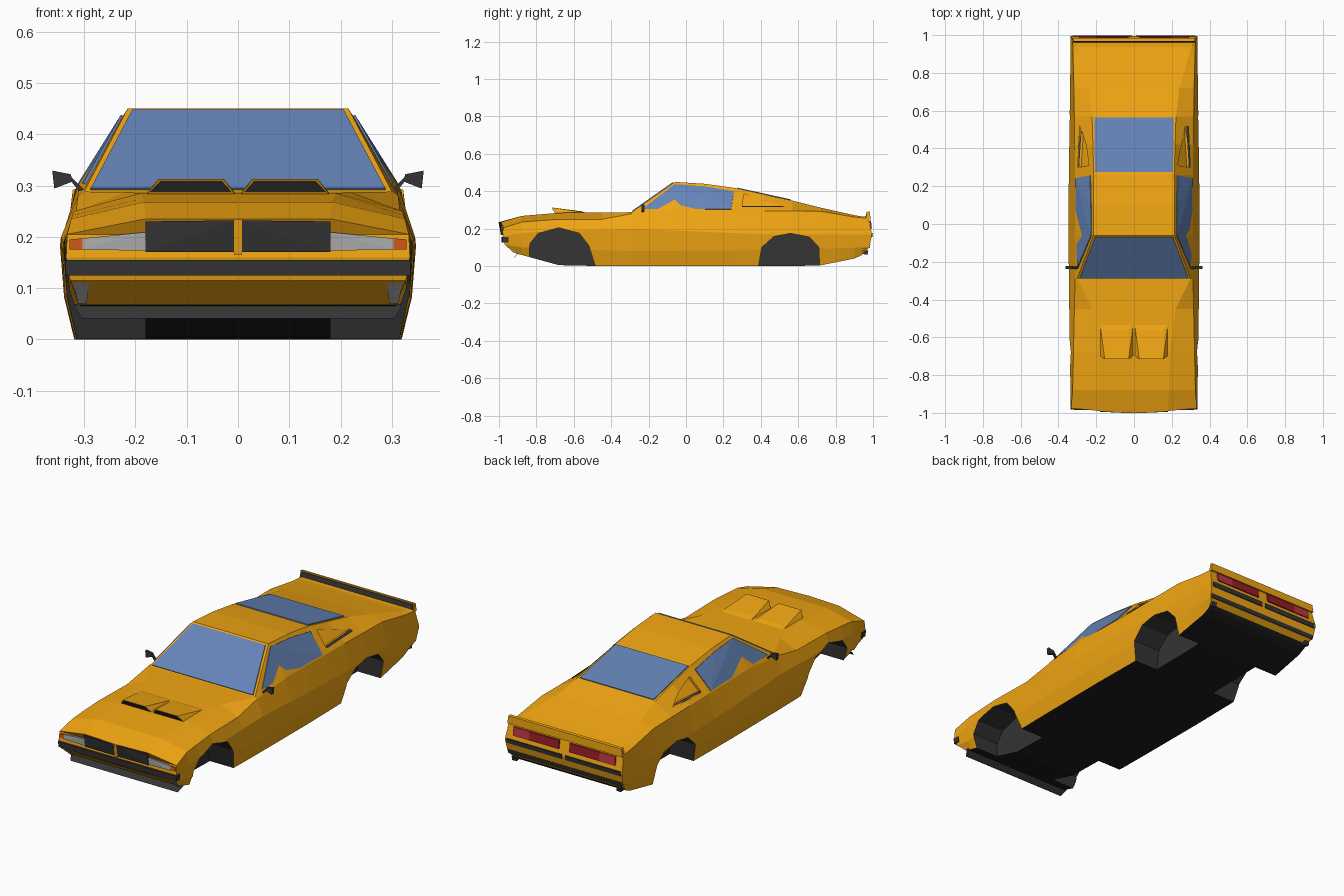
import bpy, bmesh
from mathutils import Vector

if "Cube" in bpy.data.objects:
    bpy.data.objects.remove(bpy.data.objects["Cube"])


def material(name, r, g, b):
    m = bpy.data.materials.new(name)
    m.diffuse_color = (r, g, b, 1)
    m.use_nodes = True
    m.node_tree.nodes["Principled BSDF"].inputs["Base Color"].default_value = m.diffuse_color
    return m


PAINT = material("paint", 0.88, 0.38, 0.006)
FLOOR = material("floor_black", 0.012, 0.012, 0.012)
DARK = material("trim_dark", 0.035, 0.035, 0.035)
GLASS = material("glass", 0.13, 0.23, 0.48)
LENS = material("lens", 0.4, 0.4, 0.4)
AMBER = material("amber", 0.6, 0.1, 0.01)
RED = material("red", 0.3, 0.012, 0.018)
RED2 = material("red_light", 0.5, 0.04, 0.05)


def add(name, bm, mats):
    bmesh.ops.recalc_face_normals(bm, faces=bm.faces)
    me = bpy.data.meshes.new(name)
    bm.to_mesh(me)
    bm.free()
    for m in mats:
        me.materials.append(m)
    ob = bpy.data.objects.new(name, me)
    bpy.context.collection.objects.link(ob)
    return ob


def hull(name, pts, mats, span=False, pair=False, slot=0):
    """Convex solid; span joins it across x=0, pair mirrors a copy."""
    pts = list(pts) + ([(-x, y, z) for x, y, z in pts] if span else [])
    bm = bmesh.new()
    for p in pts:
        bm.verts.new(p)
    bmesh.ops.convex_hull(bm, input=bm.verts)
    bmesh.ops.dissolve_limit(bm, angle_limit=0.02, verts=bm.verts, edges=bm.edges)
    for f in bm.faces:
        f.material_index = slot
    ob = add(name, bm, mats if isinstance(mats, list) else [mats])
    if pair:
        ob.modifiers.new("Mirror", 'MIRROR')
    return ob


def thick(pts, d):
    d = Vector(d)
    return [tuple(Vector(p) + s * d) for p in pts for s in (-1, 1)]


def line(keys, y):
    if y <= keys[0][0]:
        return keys[0][1]
    for (a, u), (b, v) in zip(keys, keys[1:]):
        if y <= b:
            return u + (v - u) * (y - a) / (b - a)
    return keys[-1][1]


# Long lines of the body: (y, value)
bottom_z = [(-.98, .068), (-.88, .06), (-.68, .005), (-.48, 0), (.7, 0), (.9, .04), (.975, .075)]
sill_z = [(-.98, .115), (-.88, .1), (-.3, .08), (.4, .085), (.975, .1)]
crease_z = [(-.98, .16), (-.85, .18), (-.3, .2), (.4, .17), (.975, .17)]
crease_x = [(-.98, .335), (-.3, .345), (.1, .347), (.975, .335)]
belt_z = [(-.98, .205), (-.88, .235), (-.7, .25), (-.45, .25), (-.29, .28), (-.06, .3),
          (.26, .297), (.72, .293), (.9, .262), (.975, .255)]
belt_x = [(-.98, .333), (-.88, .325), (-.29, .312), (.26, .312), (.72, .318), (.975, .325)]
roof_z = [(-.98, .235), (-.88, .268), (-.68, .285), (-.29, .288), (-.06, .45), (.1, .44),
          (.26, .418), (.57, .35), (.72, .312), (.9, .272), (.94, .265), (.975, .265)]
roof_x = [(-.98, .18), (-.68, .19), (-.45, .22), (-.29, .30), (-.06, .215), (.26, .213),
          (.57, .222), (.72, .24), (.975, .315)]


def side_x(y, z):
    t = (z - line(belt_z, y)) / (line(roof_z, y) - line(belt_z, y))
    return line(belt_x, y) + t * (line(roof_x, y) - line(belt_x, y))


# Body shell lofted through the stations
stations = [-.98, -.88, -.8, -.68, -.45, -.29, -.06, .1, .26, .42, .57, .72, .82, .9, .94, .975]
nose = [.07, .07, .01, 0, .005, -.01, -.02]
tail = [-.02, -.02, .005, .02, 0, -.005, -.005]
bm = bmesh.new()
rings = []
for y in stations:
    cx, bz, rz = line(crease_x, y), line(bottom_z, y), line(roof_z, y)
    half = [(0, bz), (cx - .028, bz), (cx - .008, line(sill_z, y)), (cx, line(crease_z, y)),
            (line(belt_x, y), line(belt_z, y)), (line(roof_x, y), rz), (0, rz)]
    dy = nose if y == stations[0] else tail if y == stations[-1] else [0] * 7
    pts = [(x, y + d, z) for (x, z), d in zip(half, dy)]
    pts += [(-x, v, z) for x, v, z in pts[5:0:-1]]
    rings.append([bm.verts.new(p) for p in pts])
for a, b in zip(rings, rings[1:]):
    for j in range(12):
        k = (j + 1) % 12
        f = bm.faces.new((a[j], a[k], b[k], b[j]))
        f.material_index = 1 if j in (0, 11) else 0
for r in (rings[0], rings[-1]):
    for ids in ((0, 1, 2, 10, 11), (2, 3, 9, 10), (3, 4, 8, 9), (4, 5, 6, 7, 8)):
        bm.faces.new([r[i] for i in ids])
body = add("body_shell", bm, [PAINT, FLOOR, DARK])

# Wheel arches and rear quarter vents cut from the shell
arches = [[(-.84, -.05), (-.835, .12), (-.79, .175), (-.68, .205), (-.57, .175), (-.52, .11), (-.47, -.05)],
          [(.38, -.05), (.405, .10), (.47, .158), (.56, .175), (.66, .155), (.71, .10), (.716, -.05)]]
cutters = [hull("arch_cutter", [(x, y, z) for y, z in a for x in (.18, .45)],
                [PAINT, FLOOR, DARK], pair=True, slot=2) for a in arches]
vent = [(side_x(y, z), y, z) for y, z in ((.3, .318), (.31, .385), (.52, .32))]
cutters.append(hull("vent_cutter", [(x + d, y, z) for x, y, z in vent for d in (-.014, .06)],
                    [PAINT, FLOOR, DARK], pair=True))
bpy.context.view_layer.objects.active = body
for c in cutters:
    c.hide_render = True
    mod = body.modifiers.new("Cut", 'BOOLEAN')
    mod.operation, mod.solver, mod.object = 'DIFFERENCE', 'EXACT', c
    bpy.ops.object.modifier_apply(modifier=mod.name)
    bpy.data.objects.remove(c)
hull("vent_sill", thick([(side_x(y, .315), y, .315) for y in (.3, .52)], (.004, 0, 0))
     + [(side_x(y, .322), y, .322) for y in (.3, .52)], DARK, pair=True)

# Glass
hull("windshield", thick([(.287, -.286, .291), (.206, -.069, .444)], (0, -.003, .004)), GLASS, span=True)
hull("rear_window", thick([(.207, .275, .415), (.21, .562, .352)], (0, .001, .004)), GLASS, span=True)
hull("side_window", thick([(side_x(y, z), y, z) for y, z in
     ((-.235, .303), (-.06, .436), (.1, .424), (.257, .398), (.242, .302))], (.004, 0, .002)), GLASS, pair=True)

# Hood scoops with dark mouths
hull("hood_scoop", [(.003, -.695, .28), (.18, -.695, .28), (.18, -.525, .283), (.003, -.525, .283),
     (.028, -.715, .313), (.155, -.715, .313), (.155, -.56, .293), (.028, -.56, .293)], PAINT, pair=True)
hull("scoop_mouth", thick([(.012, -.699, .287), (.172, -.699, .287), (.15, -.713, .309),
     (.032, -.713, .309)], (0, .003, 0)), DARK, pair=True)

# Front end
front = (0, .004, 0)
hull("grille", thick([(.008, -.985, .17), (.18, -.983, .17), (.18, -.99, .23), (.008, -.998, .232)], front),
     DARK, pair=True)
hull("headlight", thick([(.18, -.982, .173), (.303, -.98, .175), (.303, -.978, .197), (.18, -.983, .209)], front),
     LENS, pair=True)
hull("marker_light", thick([(.303, -.979, .175), (.328, -.978, .175), (.328, -.977, .195), (.303, -.978, .197)],
     front), AMBER, pair=True)
hull("nose_divider", [(x, y, z) for x in (-.008, .008) for y, z in
     ((-.96, .165), (-.99, .165), (-1, .233), (-.96, .233))], PAINT)
hull("front_bumper", [(.336, -.95, .125), (.336, -.95, .155), (.336, -.983, .155), (.336, -.98, .125),
     (.1, -.988, .155), (.1, -.985, .125)], DARK, span=True)
hull("valance_light", thick([(.295, -.917, .073), (.312, -.917, .073), (.322, -.966, .118), (.29, -.966, .118)],
     (0, .003, .003)), LENS, pair=True)
hull("front_lip", thick([(.305, -.922, .044), (.318, -.9, .066)], (0, .004, .003)), DARK, span=True)

# Door mirrors
hull("mirror_head", [(x, y, z) for x, z in ((.322, .308), (.358, .294), (.362, .329), (.326, .322))
     for y in (-.238, -.222)], DARK, pair=True)
hull("mirror_stalk", thick([(.3, -.232, .292), (.31, -.232, .289), (.328, -.23, .312), (.324, -.23, .316)],
     (0, .006, 0)), DARK, pair=True)

# Tail
hull("spoiler", [(.325, .963, .25), (.322, .97, .292), (.322, .984, .29), (.327, .986, .25)], PAINT, span=True)
hull("spoiler_face", thick([(.32, .963, .262), (.318, .969, .288)], (0, .003, 0)), DARK, span=True)
for name, a, b, m in (("tail_light", .03, .2, RED), ("tail_light_outer", .2, .29, RED2)):
    hull(name, thick([(x, y, z) for x in (a, b) for y, z in ((.99, .2), (.985, .243))], (0, .004, 0)), m, pair=True)
hull("tail_strip", thick([(x, y, z) for x in (.01, .325) for y, z in ((.992, .155), (.995, .178))],
     (0, .004, 0)), DARK, pair=True)
hull("rear_bumper", [(.325, .96, .098), (.325, .96, .118), (.325, .986, .118), (.325, .982, .098)], DARK, span=True)
hull("exhaust", [(x, y, z) for x in (.285, .31) for y, z in
     ((.94, .065), (.94, .085), (.975, .082), (.97, .06))], DARK, pair=True)
